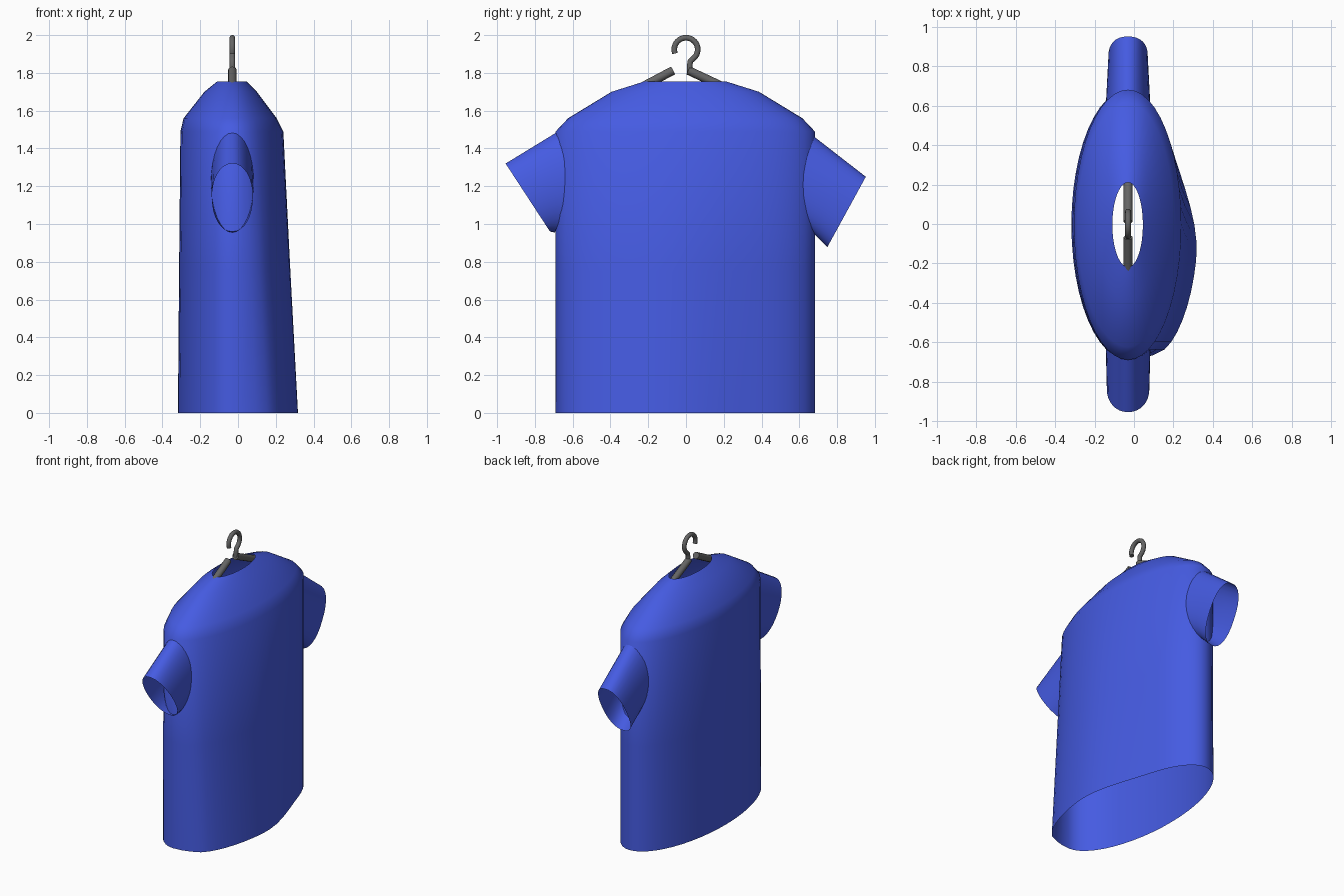
import bpy, bmesh, math
from mathutils import Vector

if "Cube" in bpy.data.objects:
    bpy.data.objects.remove(bpy.data.objects["Cube"])

CX = -0.03  # the shirt and hanger share this centre plane


def material(name, rgb):
    m = bpy.data.materials.new(name)
    m.diffuse_color = (*rgb, 1)
    m.use_nodes = True
    m.node_tree.nodes["Principled BSDF"].inputs["Base Color"].default_value = m.diffuse_color
    return m


blue = material("blue_cloth", (0.06, 0.105, 0.76))
grey = material("grey_metal", (0.13, 0.13, 0.13))


def loft(name, rings, mat, angle=50, caps=False):
    """Skin a list of closed point rings."""
    bm = bmesh.new()
    loops = [[bm.verts.new(p) for p in r] for r in rings]
    n = len(rings[0])
    for a, b in zip(loops, loops[1:]):
        for i in range(n):
            j = (i + 1) % n
            bm.faces.new((a[i], a[j], b[j], b[i]))
    if caps:
        bm.faces.new(loops[0])
        bm.faces.new(loops[-1])
    bmesh.ops.recalc_face_normals(bm, faces=bm.faces)
    me = bpy.data.meshes.new(name)
    bm.to_mesh(me)
    bm.free()
    me.materials.append(mat)
    ob = bpy.data.objects.new(name, me)
    bpy.context.collection.objects.link(ob)
    bpy.ops.object.select_all(action='DESELECT')
    ob.select_set(True)
    bpy.context.view_layer.objects.active = ob
    bpy.ops.object.shade_smooth_by_angle(angle=math.radians(angle))
    return ob


# Shirt body: open at neck and hem, with the +x side of the hem bulging out
def body_ring(z, hy, xl, xr, n=48):
    pts = []
    for i in range(n):
        t = 2 * math.pi * i / n
        c, y = math.cos(t), hy * math.sin(t)
        x = CX + c * ((xr - CX) if c > 0 else (CX - xl))
        if c > 0:
            s = min(1, max(0, (0.42 - y) / 0.6))
            x += 0.085 * s * s * (3 - 2 * s) * min(1, c * 2.5) * max(0, 1 - z / 1.49)
        pts.append((x, y - 0.004, z))
    return pts


loft("shirt_body", [body_ring(*r) for r in (
    (0.0, 0.686, -0.318, 0.24), (0.75, 0.686, -0.312, 0.24),
    (1.49, 0.686, -0.305, 0.24), (1.56, 0.62, -0.288, 0.205),
    (1.70, 0.39, -0.178, 0.10), (1.755, 0.215, -0.11, 0.045))], blue)


# Sleeves: root follows the body curve, cuff is cut at a slant
def sleeve(name, side, root, cuff, root_w, cuff_w, power, n=32):
    def ring(top, bottom, w, bend, p):
        pts = []
        for i in range(n):
            t = 2 * math.pi * i / n
            c, s = math.cos(t), math.sin(t)
            c2 = math.copysign(abs(c) ** p, c)
            s2 = math.copysign(abs(s) ** p, s)
            k = (1 + c2) / 2
            pts.append(Vector((CX + w * s2,
                               side * (bottom[0] + (top[0] - bottom[0]) * k - bend * s * s),
                               bottom[1] + (top[1] - bottom[1]) * k)))
        return pts
    a = ring(*root, root_w, 0.055, 1)
    b = ring(*cuff, cuff_w, 0, power)
    loft(name, [[p.lerp(q, f) for p, q in zip(a, b)] for f in (0, 0.5, 1)], blue)


sleeve("sleeve_near", -1, ((0.685, 1.485), (0.695, 0.955)),
       ((0.955, 1.32), (0.72, 0.96)), 0.113, 0.108, 0.95)
sleeve("sleeve_far", 1, ((0.675, 1.465), (0.675, 0.95)),
       ((0.952, 1.25), (0.748, 0.877)), 0.112, 0.10, 0.85)


# Hanger: round rods swept in the x = CX plane
def rod(name, path, r, n=12):
    pts = [Vector((CX, *p)) for p in path]
    rings = []
    for i, p in enumerate(pts):
        d = (pts[min(i + 1, len(pts) - 1)] - pts[max(i - 1, 0)]).normalized()
        u = Vector((1, 0, 0))
        v = d.cross(u)
        rings.append([p + r * (math.cos(2 * math.pi * k / n) * u
                               + math.sin(2 * math.pi * k / n) * v) for k in range(n)])
    loft(name, rings, grey, 40, True)


hook = [(0.062 * math.cos(a), 1.924 + 0.062 * math.sin(a))
        for a in (math.radians(200 - 250 * i / 24) for i in range(25))]
rod("hanger_hook", hook + [(0.023, 1.862), (0.02, 1.84), (0.02, 1.79)], 0.015)
rod("hanger_arm_near", [(-0.068, 1.813), (-0.50, 1.585)], 0.023)
rod("hanger_arm_far", [(0.012, 1.813), (0.50, 1.585)], 0.023)
